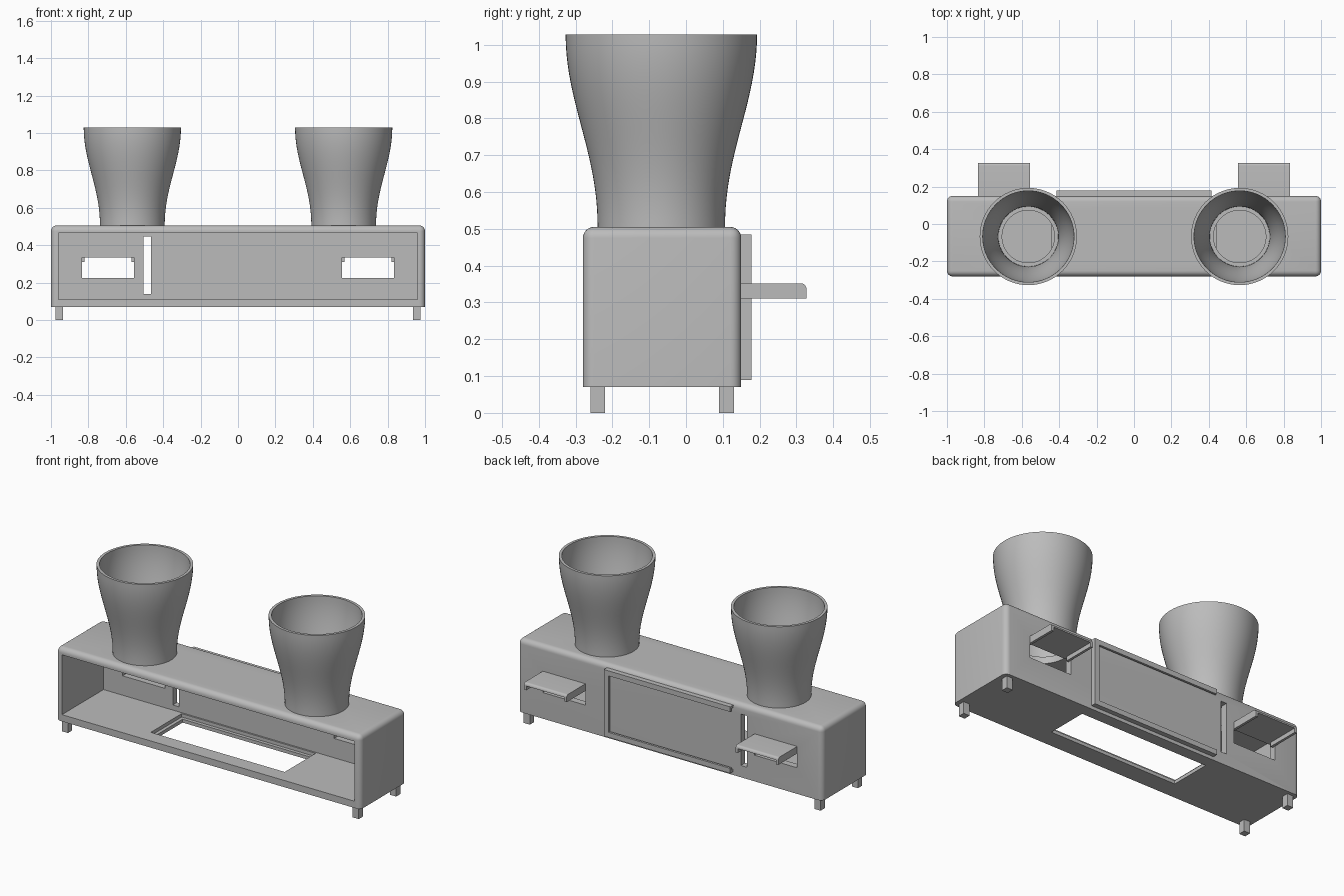
import bpy, bmesh, math
from mathutils import Vector

if "Cube" in bpy.data.objects:
    bpy.data.objects.remove(bpy.data.objects["Cube"], do_unlink=True)

grey = bpy.data.materials.new("plain grey")
grey.use_nodes = True
COLOUR = (0.5, 0.5, 0.5, 1)
grey.diffuse_color = COLOUR
grey.node_tree.nodes["Principled BSDF"].inputs["Base Color"].default_value = COLOUR


def finish(bm, name, smooth=False):
    """Turn a bmesh into a grey object."""
    bmesh.ops.recalc_face_normals(bm, faces=bm.faces)
    mesh = bpy.data.meshes.new(name)
    bm.to_mesh(mesh)
    bm.free()
    mesh.materials.append(grey)
    obj = bpy.data.objects.new(name, mesh)
    bpy.context.collection.objects.link(obj)
    if smooth:
        shade(obj)
    return obj


def activate(obj):
    bpy.ops.object.select_all(action="DESELECT")
    obj.select_set(True)
    bpy.context.view_layer.objects.active = obj


def shade(obj):
    activate(obj)
    bpy.ops.object.shade_smooth_by_angle(angle=math.radians(35))


def box(name, x, y, z, radius=0, rounded=None):
    """Box between limits; edges whose midpoint passes the rule are rounded."""
    bm = bmesh.new()
    bmesh.ops.create_cube(bm, size=1)
    lo, hi = Vector((x[0], y[0], z[0])), Vector((x[1], y[1], z[1]))
    for v in bm.verts:
        v.co = Vector([(lo[i] + hi[i]) / 2 + v.co[i] * (hi[i] - lo[i]) for i in range(3)])
    if radius:
        edges = [e for e in bm.edges if rounded((e.verts[0].co + e.verts[1].co) / 2)]
        bmesh.ops.bevel(bm, geom=edges, offset=radius, segments=6, profile=0.5, affect="EDGES")
    return finish(bm, name, radius > 0)


def cut(target, cutter):
    """Subtract the cutter and remove it."""
    cutter.hide_render = True
    mod = target.modifiers.new("cut", "BOOLEAN")
    mod.operation, mod.solver, mod.object = "DIFFERENCE", "EXACT", cutter
    activate(target)
    bpy.ops.object.modifier_apply(modifier=mod.name)
    bpy.data.objects.remove(cutter, do_unlink=True)


CUP_X, CUP_Y = 0.565, -0.067
BOTTOM, TOP = 0.07, 0.505
BACK = 0.15

# Hollow case, rounded everywhere except around the underside
case = box("case", (-1, 1), (-0.28, BACK), (BOTTOM, TOP), 0.03, lambda m: m.z > BOTTOM + 0.01)
cut(case, box("front_opening", (-0.96, 0.96), (-0.4, 0.11), (0.11, 0.465)))

# Stepped hatch in the floor
cut(case, box("hatch", (-0.42, 0.42), (-0.17, 0.08), (0, 0.2)))
cut(case, box("hatch_step", (-0.44, 0.44), (-0.19, 0.1), (0.09, 0.2)))

# Tall slot and two windows in the back wall
cut(case, box("slot", (-0.505, -0.465), (0.05, 0.3), (0.14, 0.445)))
for s in (-1, 1):
    window_x = sorted((s * 0.555, s * 0.835))
    cut(case, box("window", window_x, (0.05, 0.3), (0.225, 0.335)))
    # Round hole under each cup
    bm = bmesh.new()
    bmesh.ops.create_cone(bm, cap_ends=True, segments=64, radius1=0.14, radius2=0.14, depth=0.2)
    bmesh.ops.translate(bm, verts=bm.verts, vec=(s * CUP_X, CUP_Y, TOP))
    cut(case, finish(bm, "cup_hole"))
shade(case)


def cup(name, x):
    """Flared open cup turned from an inner and outer wall."""
    steps, sides = 20, 64
    outer, inner = [], []
    for i in range(steps + 1):
        t = i / steps
        flare = 0.5 - 0.5 * math.cos(math.pi * t ** 1.05)
        z = TOP - 0.002 + (1.03 - TOP) * t
        outer.append((0.173 + 0.087 * flare, z))
        inner.append((0.16 + 0.084 * flare, z))
    profile = outer + inner[::-1]
    bm = bmesh.new()
    rings = []
    for r, z in profile:
        ring = []
        for k in range(sides):
            a = 2 * math.pi * k / sides
            ring.append(bm.verts.new((x + r * math.cos(a), CUP_Y + r * math.sin(a), z)))
        rings.append(ring)
    for i, ring in enumerate(rings):
        above = rings[(i + 1) % len(rings)]
        for k in range(sides):
            n = (k + 1) % sides
            bm.faces.new((ring[k], ring[n], above[n], above[k]))
    return finish(bm, name, True)


for side, s in (("right", -1), ("left", 1)):
    cup(side + "_cup", s * CUP_X)

    # Hood over the window with a hanging lip on each side
    hood_x = sorted((s * 0.555, s * 0.835))
    hood = box(side + "_hood", hood_x, (0.13, 0.327), (0.31, 0.352), 0.015,
               lambda m: m.y > 0.3 and m.z > 0.345)
    cut(hood, box("hood_hollow", (hood_x[0] + 0.015, hood_x[1] - 0.015), (0, 0.5), (0.2, 0.335)))
    shade(hood)

    # Feet
    foot_x = sorted((s * 0.935, s * 0.975))
    for end, y in (("front", -0.24), ("back", 0.11)):
        box(f"{end}_{side}_foot", foot_x, (y - 0.02, y + 0.02), (0, BOTTOM + 0.005))

# Sliding-panel rail on the back, open at the slot end
rail = box("panel_rail", (-0.415, 0.415), (BACK - 0.005, 0.178), (0.09, 0.485))
cut(rail, box("panel_groove", (-0.6, 0.4), (0, 0.165), (0.105, 0.47)))
cut(rail, box("panel_gap", (-0.6, 0.385), (0, 0.3), (0.12, 0.455)))
